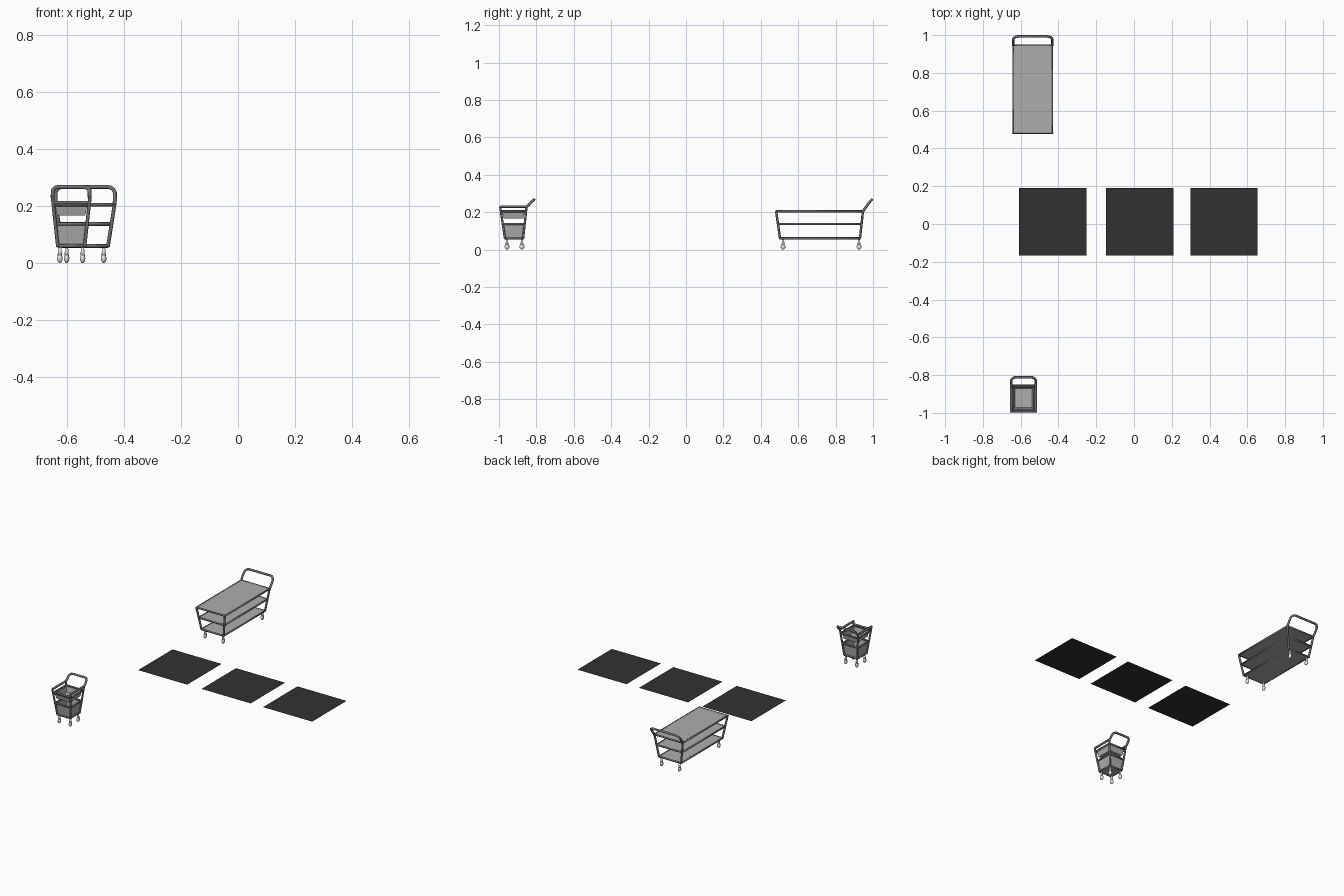
import bpy, bmesh, math
from mathutils import Vector, Matrix

if "Cube" in bpy.data.objects:
    bpy.data.objects.remove(bpy.data.objects["Cube"])


def material(name, v, tint=1.0):
    m = bpy.data.materials.new(name)
    m.diffuse_color = (v, v * tint, v * tint, 1)
    m.use_nodes = True
    m.node_tree.nodes["Principled BSDF"].inputs["Base Color"].default_value = m.diffuse_color
    return m


FRAME = material("dark grey frame", 0.17)
SHELF = material("mid grey shelf", 0.43, 0.965)
WHEEL = material("light grey caster", 0.8)
MAT = material("charcoal floor panel", 0.031)


def add(name, bm, mat, smooth=False):
    bmesh.ops.recalc_face_normals(bm, faces=bm.faces)
    me = bpy.data.meshes.new(name)
    bm.to_mesh(me)
    bm.free()
    me.materials.append(mat)
    for p in me.polygons:
        p.use_smooth = smooth
    ob = bpy.data.objects.new(name, me)
    bpy.context.collection.objects.link(ob)
    return ob


def tube(name, pts, r, closed=False):
    """Round bar following a path, stored as a mesh."""
    cu = bpy.data.curves.new(name, 'CURVE')
    cu.dimensions = '3D'
    cu.bevel_depth = r
    cu.bevel_resolution = 2
    cu.use_fill_caps = True
    sp = cu.splines.new('POLY')
    sp.points.add(len(pts) - 1)
    for p, co in zip(sp.points, pts):
        p.co = (*co, 1)
    sp.use_cyclic_u = closed
    tmp = bpy.data.objects.new(name + "_path", cu)
    bpy.context.collection.objects.link(tmp)
    dg = bpy.context.evaluated_depsgraph_get()
    me = bpy.data.meshes.new_from_object(tmp.evaluated_get(dg))
    bpy.data.objects.remove(tmp)
    me.name = name
    me.materials.clear()
    me.materials.append(FRAME)
    for p in me.polygons:
        p.use_smooth = True
        p.material_index = 0
    ob = bpy.data.objects.new(name, me)
    bpy.context.collection.objects.link(ob)


def rect(hx, y0, y1, z, cx):
    return [Vector((cx + sx * hx, y, z)) for sx, y in ((-1, y0), (1, y0), (1, y1), (-1, y1))]


def slab(name, top, thick):
    bm = bmesh.new()
    lo = [bm.verts.new(p - Vector((0, 0, thick))) for p in top]
    hi = [bm.verts.new(p) for p in top]
    bm.faces.new(lo)
    bm.faces.new(hi)
    for i in range(4):
        j = (i + 1) % 4
        bm.faces.new((lo[i], lo[j], hi[j], hi[i]))
    add(name, bm, SHELF)


def bin_box(name, top, bottom):
    """Open tapered bin with thin walls."""
    bm = bmesh.new()
    c = sum(top, Vector()) / 4
    rings = []
    for pts, k, dz in ((bottom, 1, 0), (top, 1, 0), (top, .95, 0), (bottom, .95, .004)):
        rings.append([bm.verts.new(Vector((c.x + (p.x - c.x) * k, c.y + (p.y - c.y) * k, p.z + dz)))
                      for p in pts])
    bm.faces.new(rings[0])
    bm.faces.new(rings[3])
    for a, b in zip(rings, rings[1:]):
        for i in range(4):
            j = (i + 1) % 4
            bm.faces.new((a[i], a[j], b[j], b[i]))
    add(name, bm, SHELF)


def caster(name, x, y):
    bm = bmesh.new()
    # rounded wheel
    bmesh.ops.create_uvsphere(bm, u_segments=16, v_segments=10, radius=1,
                              matrix=Matrix.Translation((x, y, .016)) @ Matrix.Diagonal((.0095, .013, .016, 1)))
    # stem
    bmesh.ops.create_cone(bm, cap_ends=True, segments=12, radius1=.008, radius2=.005, depth=.033,
                          matrix=Matrix.Translation((x, y, .0395)))
    add(name, bm, WHEEL, True)


def cart(name, cx, top, bot, levels, post_tops, wheels, r):
    """Tapered frame: top and bot are (half width, front y, back y, z)."""
    def ring(z):
        t = (z - bot[3]) / (top[3] - bot[3])
        hx, y0, y1 = (bot[i] + (top[i] - bot[i]) * t for i in range(3))
        return rect(hx, y0, y1, z, cx)
    for lab, z in levels:
        tube(f"{name}_{lab}_rail", ring(z), r, True)
    for i, lab in enumerate(("front_left", "front_right", "back_right", "back_left")):
        tube(f"{name}_{lab}_post", [ring(bot[3])[i], ring(post_tops[i // 2])[i]], r)
    whx, wy0, wy1 = wheels
    for i, p in enumerate(rect(whx, wy0, wy1, 0, cx)):
        caster(f"{name}_caster_{i + 1}", p.x, p.y)
    return ring


def handle(name, cx, side, r):
    """Arched handle from one half path, mirrored across the cart."""
    left = [(cx - x, y, z) for x, y, z in side]
    right = [(cx + x, y, z) for x, y, z in reversed(side)]
    tube(name, left + right, r)


def inset(ring, d, dz):
    c = sum(ring, Vector()) / 4
    return [Vector((p.x - math.copysign(d, p.x - c.x), p.y - math.copysign(d, p.y - c.y), p.z + dz))
            for p in ring]


# Long three-shelf cart
LEVELS = (("top", .205), ("middle", .137), ("bottom", .06))
ring = cart("long_cart", -.536, (.103, .482, .946, .205), (.08, .503, .93, .058),
            LEVELS, (.205, .205), (.065, .519, .925), .0064)
for lab, z in LEVELS:
    slab(f"long_cart_{lab}_shelf", inset(ring(z), .002, .003), .006)
handle("long_cart_handle", -.536,
       [(.103, .945, .203), (.104, .958, .222), (.104, .977, .248), (.099, .985, .258),
        (.090, .991, .265), (.078, .993, .267)], .007)

# Small bin cart
ring = cart("small_cart", -.585, (.063, -.990, -.855, .205), (.047, -.968, -.871, .058),
            LEVELS, (.23, .23), (.04, -.957, -.877), .006)
handle("small_cart_handle", -.585,
       [(.065, -.993, .23), (.065, -.852, .23), (.065, -.842, .237), (.064, -.826, .256),
        (.059, -.818, .262), (.051, -.813, .266), (.042, -.812, .267)], .007)
tube("small_cart_front_top_bar", ring(.212)[:2], .006)
slab("small_cart_floor", inset(ring(.06), .002, .003), .006)
bin_box("small_cart_upper_bin", inset(ring(.203), .006, 0), inset(ring(.166), .010, 0))
bin_box("small_cart_lower_bin", inset(ring(.134), .003, 0), inset(ring(.064), .003, 0))

# Three flat floor panels
for i, x in enumerate((-.43, .03, .476)):
    bm = bmesh.new()
    bm.faces.new([bm.verts.new(p) for p in rect(.178, -.166, .19, .05, x)])
    add(f"floor_panel_{i + 1}", bm, MAT)
